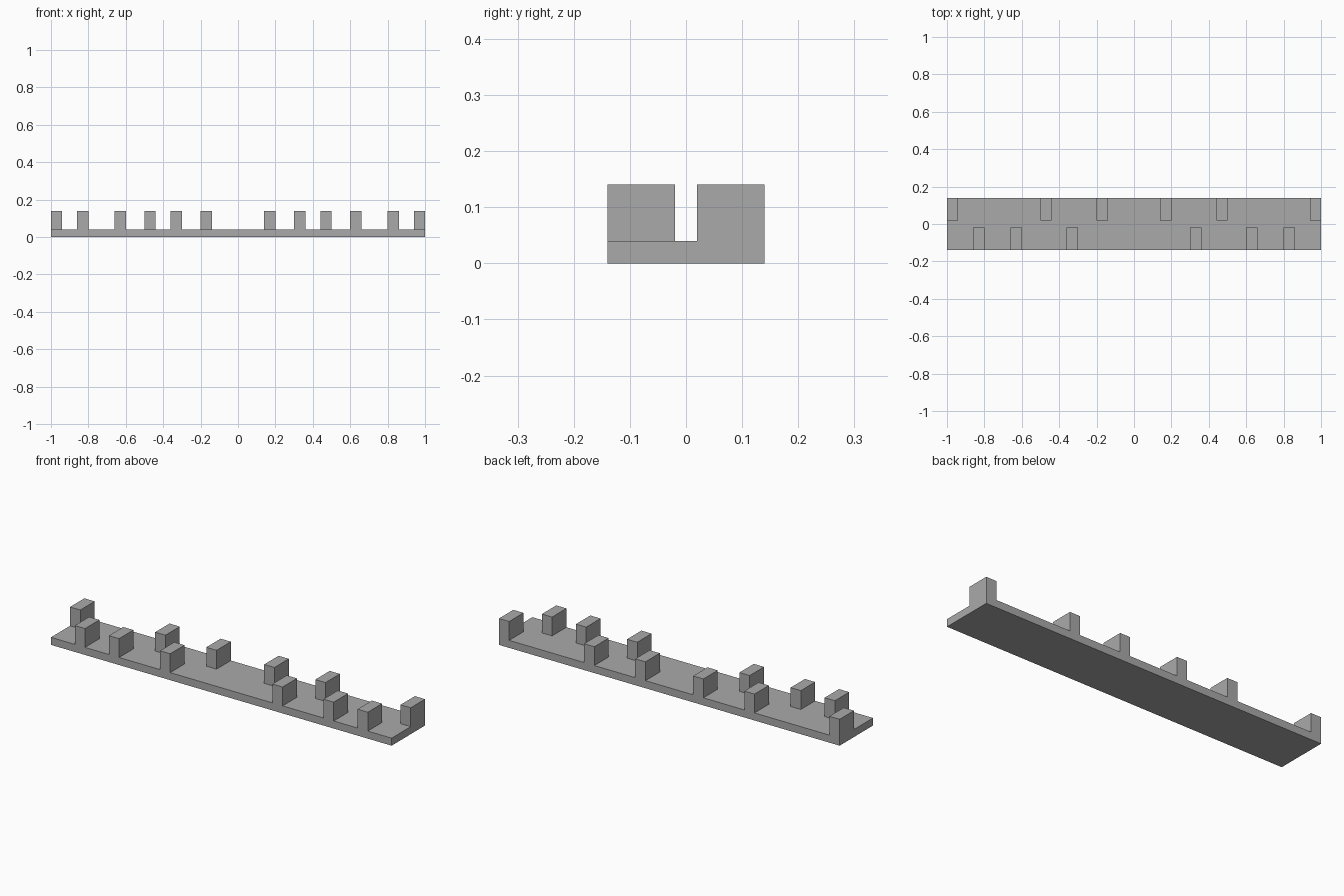
import bpy, bmesh
from mathutils import Vector, Matrix

cube = bpy.data.objects.get("Cube")
if cube:
    bpy.data.objects.remove(cube, do_unlink=True)

LENGTH, DEPTH, BASE_H, POST_H = 2.0, 0.28, 0.04, 0.10
POST_W, GAP = 0.06, 0.04
BACK_POSTS = (0.17, 0.47, 0.97)    # post centres, mirrored in x
FRONT_POSTS = (0.33, 0.63, 0.83)

# Plain grey material
grey = bpy.data.materials.new("grey")
grey.use_nodes = True
colour = (0.4, 0.4, 0.4, 1)
grey.diffuse_color = colour
grey.node_tree.nodes["Principled BSDF"].inputs["Base Color"].default_value = colour

# Base slab
bm = bmesh.new()
bmesh.ops.create_cube(bm, size=1, matrix=Matrix.Translation((0, 0, BASE_H / 2))
                      @ Matrix.Diagonal((LENGTH, DEPTH, BASE_H, 1)))


def cut(position, normal):
    geom = bm.verts[:] + bm.edges[:] + bm.faces[:]
    bmesh.ops.bisect_plane(bm, geom=geom, plane_co=Vector(normal) * position,
                           plane_no=normal, dist=1e-5)


# Score the slab along the post edges
for centre in BACK_POSTS + FRONT_POSTS:
    for side in (-1, 1):
        for edge in (centre - POST_W / 2, centre + POST_W / 2):
            if edge < LENGTH / 2 - 0.001:
                cut(side * edge, (1, 0, 0))
for side in (-1, 1):
    cut(side * GAP / 2, (0, 1, 0))


def is_post(face):
    c = face.calc_center_median()
    if face.normal.z < 0.9 or abs(c.y) < GAP / 2:
        return False
    row = BACK_POSTS if c.y > 0 else FRONT_POSTS
    return any(abs(abs(c.x) - centre) < 0.01 for centre in row)


# Raise the posts out of the slab
bm.normal_update()
tops = bmesh.ops.extrude_discrete_faces(bm, faces=[f for f in bm.faces if is_post(f)])["faces"]
bmesh.ops.translate(bm, verts=[v for f in tops for v in f.verts], vec=(0, 0, POST_H))

# Merge the scored flat areas into clean faces
bmesh.ops.dissolve_limit(bm, angle_limit=0.01, verts=bm.verts[:], edges=bm.edges[:])
bmesh.ops.recalc_face_normals(bm, faces=bm.faces[:])

mesh = bpy.data.meshes.new("base_with_posts")
bm.to_mesh(mesh)
bm.free()
mesh.materials.append(grey)
bpy.context.collection.objects.link(bpy.data.objects.new("base_with_posts", mesh))
